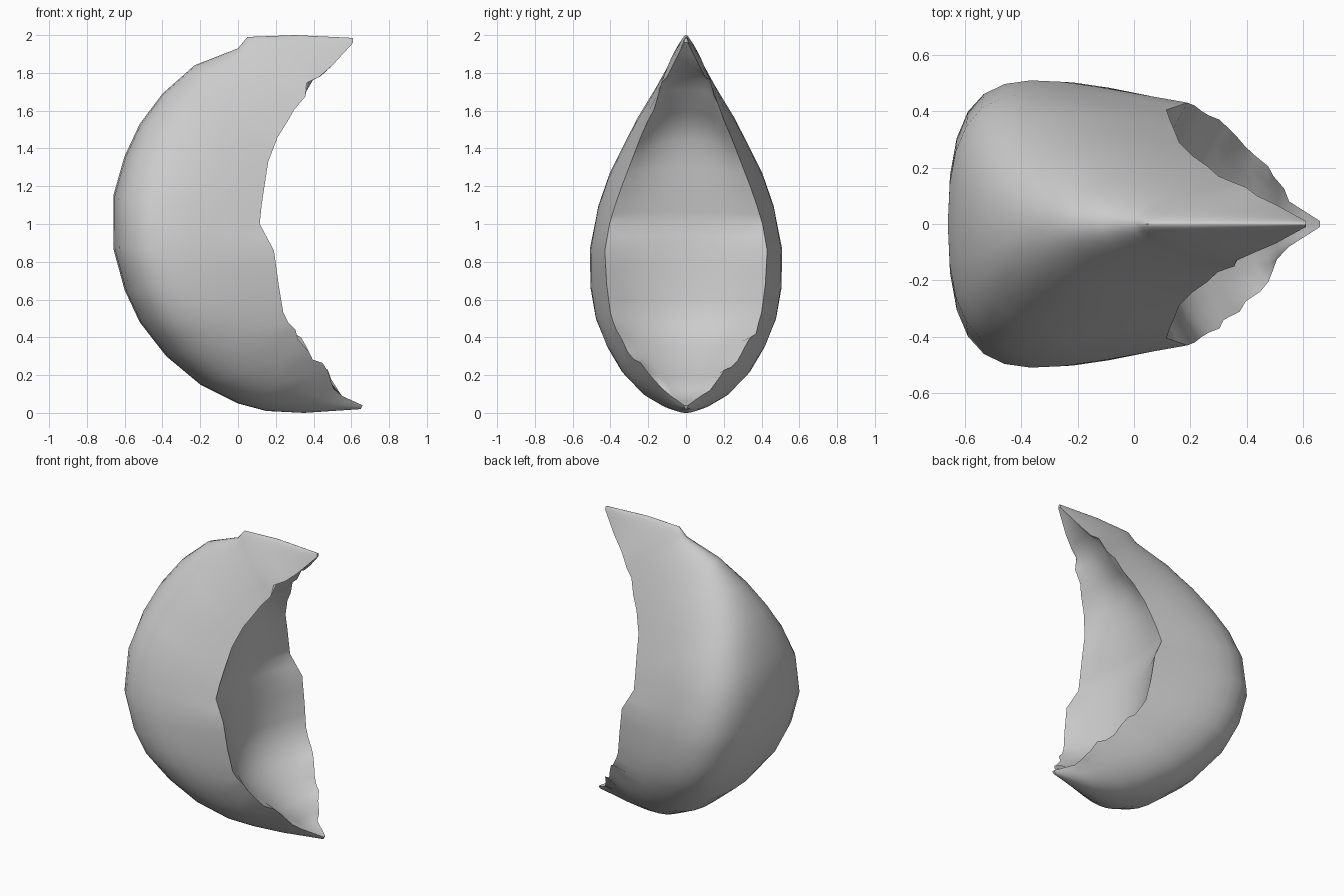
import bpy, bmesh, math, random
from mathutils import Vector

random.seed(4)
default = bpy.data.objects.get("Cube")
if default:
    bpy.data.objects.remove(default)

# Stations from the upper tip to the lower tip:
# spine x, spine z, rim x, rim z, rim half width, back fullness, side fullness, hollow
STATIONS = [
    (.61, 1.985, .61, 1.96, .01, .005, .01, 0),
    (.3, 2, .5, 1.84, .07, .015, .04, .03),
    (.05, 1.99, .38, 1.75, .13, .02, .07, .06),
    (0, 1.93, .31, 1.62, .17, .05, .12, .14),
    (-.23, 1.84, .21, 1.46, .24, .1, .2, .16),
    (-.4, 1.69, .16, 1.33, .29, .2, .31, .12),
    (-.52, 1.53, .14, 1.2, .34, .31, .39, .1),
    (-.6, 1.36, .125, 1.1, .375, .43, .46, .09),
    (-.66, 1.15, .115, 1, .405, .54, .51, .09),
    (-.66, .87, .19, .86, .43, .65, .53, .15),
    (-.6, .65, .215, .68, .42, .63, .54, .17),
    (-.52, .48, .24, .53, .4, .56, .53, .19),
    (-.38, .3, .29, .43, .37, .44, .48, .2),
    (-.2, .15, .36, .34, .31, .34, .4, .18),
    (0, .05, .43, .25, .24, .22, .3, .15),
    (.15, .01, .49, .18, .17, .12, .2, .1),
    (.35, 0, .55, .09, .08, .05, .1, .06),
    (.65, .02, .66, .04, .01, .005, .01, 0),
]
OUTER_STEPS = 10
INNER_STEPS = 12


def half_outline(width, back, side):
    """Outer half section as (depth, y), from the spine to the rim."""
    points = []
    for i in range(OUTER_STEPS + 1):
        t = i / OUTER_STEPS
        s = 1 - t
        depth = 3 * s * t * t * .3 + t ** 3
        y = 3 * s * s * t * back + 3 * s * t * t * side + t ** 3 * width
        points.append((depth, y))
    return points


def section(values):
    """Closed ring: both outer sides and the hollow front."""
    sx, sz, rx, rz, width, back, side, hollow = values
    half = half_outline(width, back, side)
    outline = [(d, -y) for d, y in reversed(half[1:])] + half
    for i in range(1, INNER_STEPS):
        s = 1 - 2 * i / INNER_STEPS
        outline.append((1 - hollow * (1 - s * s), s * width))
    spine, rim = Vector((sx, 0, sz)), Vector((rx, 0, rz))
    return [spine.lerp(rim, d) + Vector((0, y, 0)) for d, y in outline]


def midway(a, b):
    return tuple((p + q) / 2 for p, q in zip(a, b))


# Add a station between each pair
rows = [STATIONS[0]]
for a, b in zip(STATIONS, STATIONS[1:]):
    rows += [midway(a, b), b]

# Loft the crescent shell
bm = bmesh.new()
rings = []
for n, row in enumerate(rows):
    points = section(row)
    # Ragged rim near both ends
    if 2 < n < len(rows) - 3 and (row[3] < .45 or row[3] > 1.6):
        for k in (0, 2 * OUTER_STEPS):
            points[k] += Vector((random.uniform(-.02, .02), 0,
                                 random.uniform(-.02, .02)))
    rings.append([bm.verts.new(p) for p in points])
for a, b in zip(rings, rings[1:]):
    for i in range(len(a)):
        j = (i + 1) % len(a)
        bm.faces.new((a[i], a[j], b[j], b[i]))
bm.faces.new(rings[0])
bm.faces.new(rings[-1])
bmesh.ops.recalc_face_normals(bm, faces=bm.faces[:])

mesh = bpy.data.meshes.new("crescent_shell")
bm.to_mesh(mesh)
bm.free()
shell = bpy.data.objects.new("crescent_shell", mesh)
bpy.context.collection.objects.link(shell)

# Plain grey
grey = bpy.data.materials.new("light_grey")
grey.use_nodes = True
colour = (.6, .6, .6, 1)
grey.diffuse_color = colour
grey.node_tree.nodes["Principled BSDF"].inputs["Base Color"].default_value = colour
mesh.materials.append(grey)

# Smooth surface with crisp rim and ridge
bpy.ops.object.select_all(action="DESELECT")
shell.select_set(True)
bpy.context.view_layer.objects.active = shell
bpy.ops.object.shade_smooth_by_angle(angle=math.radians(40))
